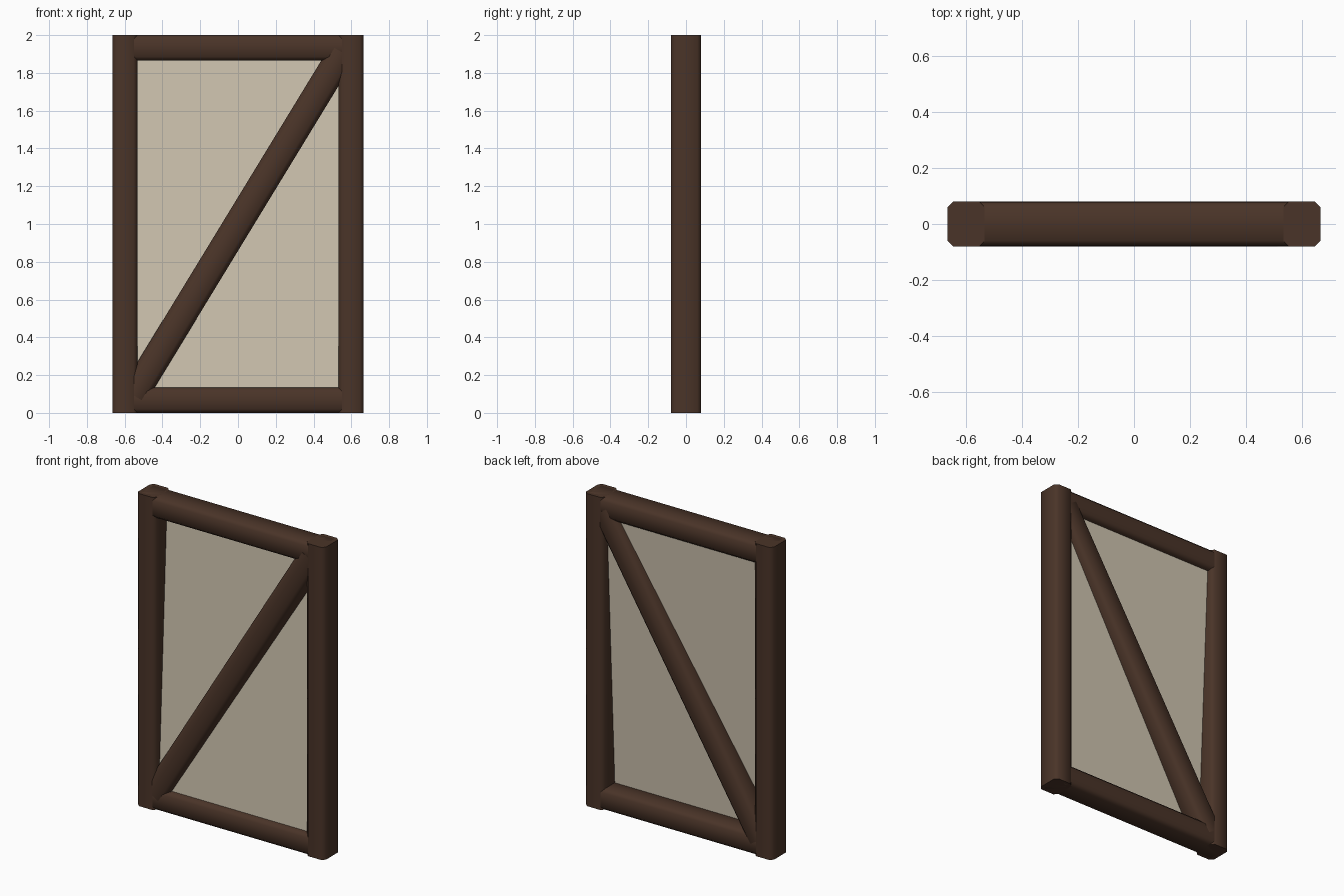
import bpy, math
from mathutils import Matrix, Vector

if "Cube" in bpy.data.objects:
    bpy.data.objects.remove(bpy.data.objects["Cube"])

def material(name, rgb):
    m = bpy.data.materials.new(name)
    m.diffuse_color = (*rgb, 1)
    m.use_nodes = True
    m.node_tree.nodes["Principled BSDF"].inputs["Base Color"].default_value = m.diffuse_color
    return m

WOOD = material("dark_wood", (0.068, 0.034, 0.021))
PLASTER = material("plaster", (0.62, 0.55, 0.43))

def beam(name, start, end, width, depth, chamfer=0.02):
    """Timber with an eight-sided section running between two points in the xz plane."""
    w, d, c = width / 2, depth / 2, chamfer
    section = [(w - c, -d), (w, c - d), (w, d - c), (w - c, d),
               (c - w, d), (-w, d - c), (-w, c - d), (c - w, -d)]
    a, b = Vector((start[0], 0, start[1])), Vector((end[0], 0, end[1]))
    axis = (b - a).normalized()
    side = Vector((0, 1, 0)).cross(axis)
    # rings at both ends and the middle
    verts = [a.lerp(b, t) + side * u + Vector((0, v, 0))
             for t in (0, 0.5, 1) for u, v in section]
    faces = [(r * 8 + i, r * 8 + (i + 1) % 8, r * 8 + 8 + (i + 1) % 8, r * 8 + 8 + i)
             for r in range(2) for i in range(8)]
    faces += [tuple(range(7, -1, -1)), tuple(range(16, 24))]
    mesh = bpy.data.meshes.new(name)
    mesh.from_pydata(verts, [], faces)
    mesh.materials.append(WOOD)
    obj = bpy.data.objects.new(name, mesh)
    bpy.context.collection.objects.link(obj)
    bpy.ops.object.select_all(action='DESELECT')
    obj.select_set(True)
    bpy.context.view_layer.objects.active = obj
    bpy.ops.object.shade_smooth_by_angle(angle=math.radians(50))
    return obj

# Upright posts
for label, s in (("left", -1), ("right", 1)):
    beam(label + "_post", (s * 0.5985, 0), (s * 0.5985, 2), 0.133, 0.16)

# Top and bottom rails
for label, z in (("bottom", 0.067), ("top", 1.933)):
    beam(label + "_rail", (-0.64, z), (0.64, z), 0.134, 0.158)

# Diagonal brace from lower left to upper right
beam("diagonal_brace", (-0.553, 0.093), (0.553, 1.907), 0.148, 0.159, 0.025)

# Thin infill panel in two halves, leaning slightly back towards the top
mesh = bpy.data.meshes.new("infill_panel")
mesh.from_pydata([(x, y, z) for y, z in ((-0.045, 0.02), (0.045, 1.98)) for x in (-0.65, 0, 0.65)],
                 [], [(0, 1, 4, 3), (1, 2, 5, 4)])
mesh.materials.append(PLASTER)
bpy.context.collection.objects.link(bpy.data.objects.new("infill_panel", mesh))
